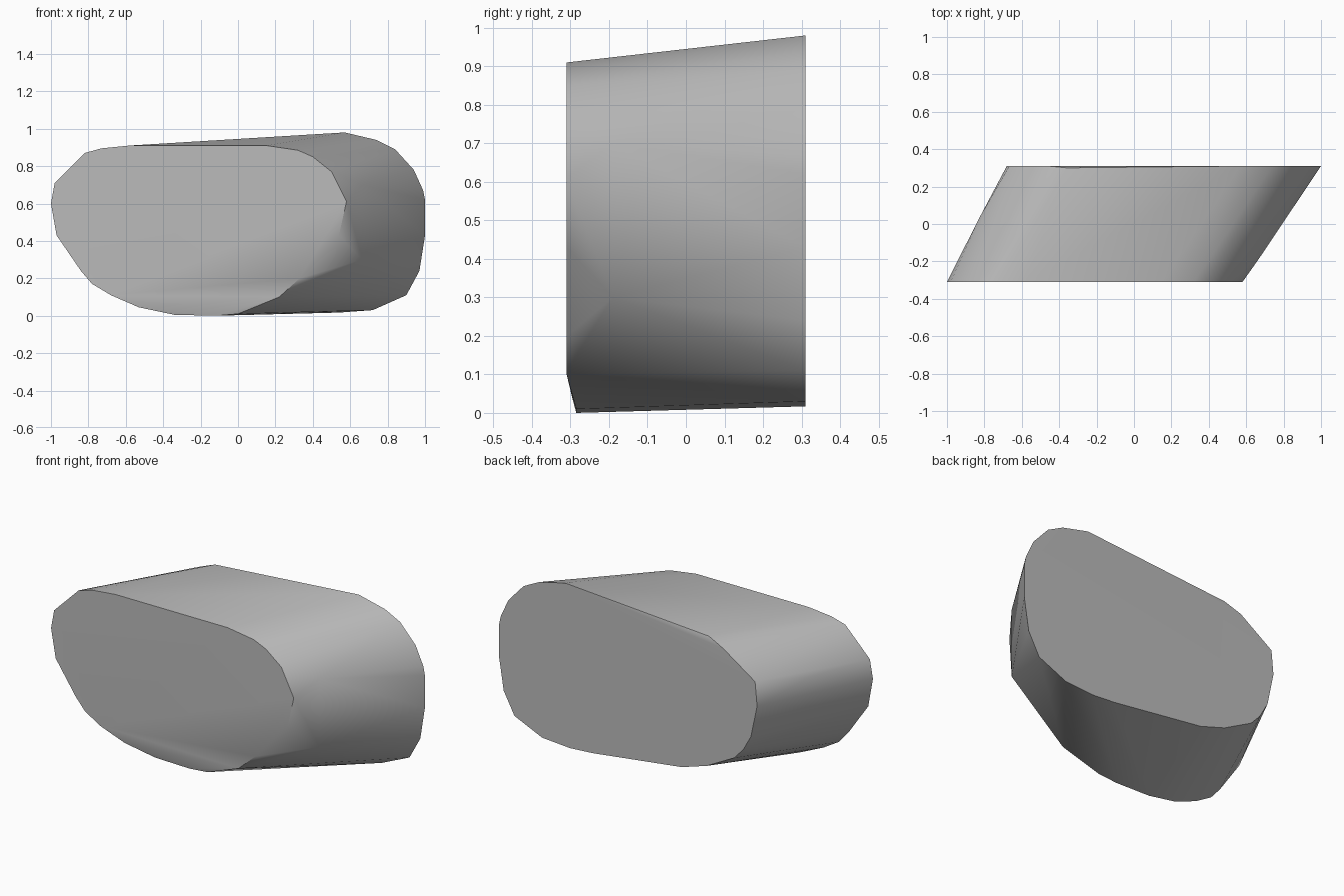
import bpy, bmesh, math

cube = bpy.data.objects.get("Cube")
if cube:
    bpy.data.objects.remove(cube)

HALF_DEPTH = 0.31

# Front rim (x, z), clockwise from the upper left
FRONT = [(-0.58, .91), (0.15, .91), (0.32, .885), (0.40, .85), (0.50, .77),
         (0.58, .61), (0.54, .43), (0.33, .20), (0.22, .10), (-0.68, .11),
         (-0.78, .17), (-0.84, .24), (-0.97, .43), (-1.0, .60),
         (-0.98, .71), (-0.82, .87), (-0.73, .895)]

# Back rim, shifted sideways so the block is sheared
BACK = [(0.57, .98), (0.74, .94), (0.84, .89), (0.94, .78), (0.99, .67),
        (1.0, .62), (1.0, .43), (0.97, .24), (0.90, .11), (0.72, .03),
        (0.54, .017), (0.39, .027), (-0.19, .10), (-0.35, .15),
        (-0.53, .245), (-0.59, .31), (-0.64, .40), (-0.68, .59),
        (-0.667, .73), (-0.46, .87)]

# Chipped lower front edge, upper back edge and side corners
CHIPS = [(0.0, -.285, .01), (-0.12, -.285, 0), (-0.34, -.285, .005),
         (-0.53, -.297, .045), (-0.36, .30, .912),
         (0.665, -.19, .70), (0.665, -.19, .30), (-0.83, .027, .695)]

points = [(x, -HALF_DEPTH, z) for x, z in FRONT]
points += [(x, HALF_DEPTH, z) for x, z in BACK]
points += CHIPS

# Wrap the rims and chips in one faceted stone body
bm = bmesh.new()
for p in points:
    bm.verts.new(p)
hull = bmesh.ops.convex_hull(bm, input=bm.verts[:])
loose = {e for e in hull["geom_interior"] + hull["geom_unused"]
         if isinstance(e, bmesh.types.BMVert)}
bmesh.ops.delete(bm, geom=list(loose), context='VERTS')
bmesh.ops.dissolve_limit(bm, angle_limit=math.radians(0.5),
                         verts=bm.verts[:], edges=bm.edges[:])
bmesh.ops.recalc_face_normals(bm, faces=bm.faces[:])

mesh = bpy.data.meshes.new("stone_block")
bm.to_mesh(mesh)
bm.free()
stone = bpy.data.objects.new("stone_block", mesh)
bpy.context.collection.objects.link(stone)

# Plain grey stone
grey = bpy.data.materials.new("stone_grey")
grey.use_nodes = True
colour = (0.5, 0.5, 0.5, 1)
grey.diffuse_color = colour
grey.node_tree.nodes["Principled BSDF"].inputs["Base Color"].default_value = colour
mesh.materials.append(grey)

# Smooth sides with a crisp rim
bpy.ops.object.select_all(action='DESELECT')
stone.select_set(True)
bpy.context.view_layer.objects.active = stone
bpy.ops.object.shade_smooth_by_angle(angle=math.radians(35))
